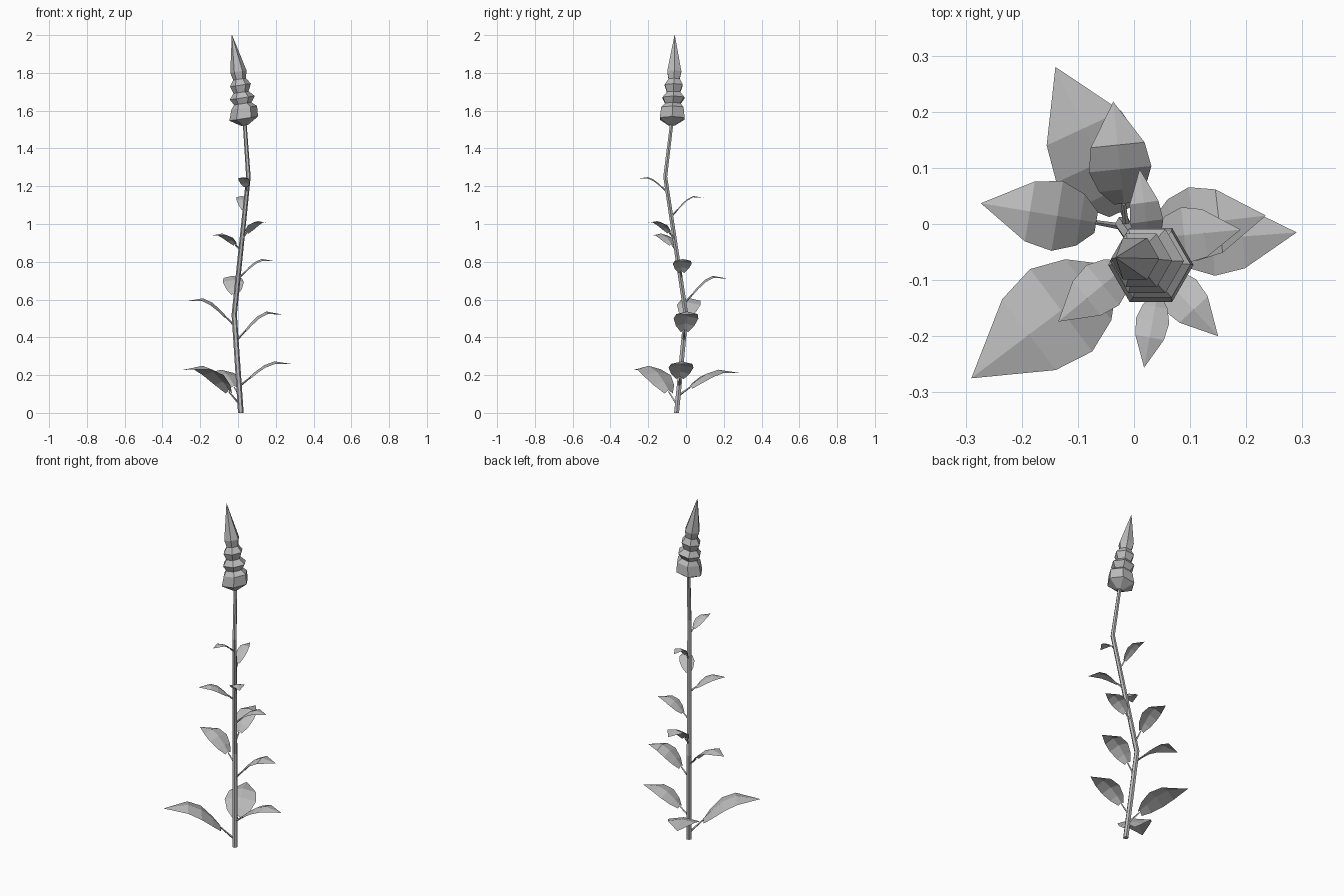
import bpy, bmesh, math
from mathutils import Vector

cube = bpy.data.objects.get("Cube")
if cube:
    bpy.data.objects.remove(cube, do_unlink=True)

grey = bpy.data.materials.new("plain grey")
grey.use_nodes = True
COLOUR = (0.5, 0.5, 0.5, 1)
grey.diffuse_color = COLOUR
grey.node_tree.nodes["Principled BSDF"].inputs["Base Color"].default_value = COLOUR


def finish(name, bm):
    mesh = bpy.data.meshes.new(name)
    bm.to_mesh(mesh)
    bm.free()
    mesh.materials.append(grey)
    obj = bpy.data.objects.new(name, mesh)
    bpy.context.collection.objects.link(obj)


def loft(bm, rings):
    """Skin a list of closed rings and cap both ends."""
    loops = [[bm.verts.new(p) for p in ring] for ring in rings]
    n = len(loops[0])
    for a, b in zip(loops, loops[1:]):
        for i in range(n):
            j = (i + 1) % n
            bm.faces.new((a[i], a[j], b[j], b[i]))
    bm.faces.new(loops[0][::-1])
    bm.faces.new(loops[-1])


def ring(centre, radius, sides=6, u=Vector((1, 0, 0)), v=Vector((0, 1, 0)), turn=0):
    angles = [turn + math.tau * i / sides for i in range(sides)]
    return [Vector(centre) + radius * (math.cos(a) * u + math.sin(a) * v) for a in angles]


# Bent stalk
STALK = [Vector(p) for p in ((0.015, -0.05, 0), (-0.02, 0.0, 0.52),
                             (0.055, -0.11, 1.25), (0.035, -0.075, 1.54))]
bm = bmesh.new()
loft(bm, [ring(p, r) for p, r in zip(STALK, (0.015, 0.014, 0.012, 0.01))])
finish("stalk", bm)


def on_stalk(z):
    for a, b in zip(STALK, STALK[1:]):
        if z <= b.z:
            return a.lerp(b, (z - a.z) / (b.z - a.z))


# Stacked flower head: height, centre x, centre y, radius
HEAD = [(1.522, 0.035, -0.076, 0.018), (1.558, 0.030, -0.073, 0.076),
        (1.615, 0.033, -0.072, 0.068), (1.637, 0.025, -0.070, 0.046),
        (1.668, 0.023, -0.066, 0.066), (1.697, 0.016, -0.066, 0.040),
        (1.735, 0.013, -0.065, 0.055), (1.767, 0.008, -0.063, 0.034),
        (1.807, 0.002, -0.062, 0.043), (2.0, -0.032, -0.06, 0.001)]
lean = Vector((1, 0, 0.15))
bm = bmesh.new()
loft(bm, [ring((x, y, z), r, u=lean) for z, x, y, r in HEAD])
finish("flower_head", bm)

# Leaf shape along its length: fraction, rise, half width
BLADE = [(0.2, 0.36, 0.3), (0.31, 0.58, 0.74), (0.47, 0.84, 1.0), (0.66, 1.0, 0.86)]
TIP_RISE = 0.94


def leaf(name, base_z, tip, peak_z, width):
    base = on_stalk(base_z)
    run = Vector((tip[0] - base.x, tip[1] - base.y, 0))
    side = Vector((-run.y, run.x, 0)).normalized()
    rise = Vector((0, 0, peak_z - base_z))
    ridge = Vector((0, 0, 0.1 * width))
    bm = bmesh.new()
    # Short leaf stalk
    start = base + run * BLADE[0][0] + rise * BLADE[0][1]
    along = (start - base).normalized()
    up = side.cross(along)
    loft(bm, [ring(p, r, 4, side, up) for p, r in ((base, 0.006), (start, 0.004))])
    # Creased blade
    rows = []
    for f, h, w in BLADE:
        mid = base + run * f + rise * h
        rows.append([bm.verts.new(p) for p in
                     (mid + side * w * width - ridge, mid + ridge, mid - side * w * width - ridge)])
    for a, b in zip(rows, rows[1:]):
        for i in (0, 1):
            bm.faces.new((a[i], a[i + 1], b[i + 1], b[i]))
    end = bm.verts.new(base + run + rise * TIP_RISE)
    for i in (0, 1):
        bm.faces.new((rows[-1][i], rows[-1][i + 1], end))
    finish(name, bm)


# Leaves from the ground up: base height, tip x and y, peak height, half width
leaf("lowest_front_right_leaf", 0.04, (-0.29, -0.275), 0.24, 0.092)
leaf("lowest_back_leaf", 0.09, (-0.14, 0.28), 0.22, 0.085)
leaf("lowest_left_leaf", 0.14, (0.29, -0.015), 0.266, 0.066)
leaf("low_left_leaf", 0.38, (0.235, 0.015), 0.53, 0.066)
leaf("middle_right_leaf", 0.46, (-0.273, 0.037), 0.6, 0.063)
leaf("middle_back_leaf", 0.58, (-0.037, 0.218), 0.72, 0.056)
leaf("middle_left_leaf", 0.71, (0.19, -0.01), 0.81, 0.05)
leaf("upper_front_right_leaf", 0.86, (-0.135, -0.174), 0.945, 0.046)
leaf("upper_front_left_leaf", 0.92, (0.15, -0.2), 1.012, 0.04)
leaf("top_back_leaf", 1.04, (0.01, 0.098), 1.145, 0.03)
leaf("top_front_leaf", 1.17, (0.018, -0.256), 1.245, 0.03)
